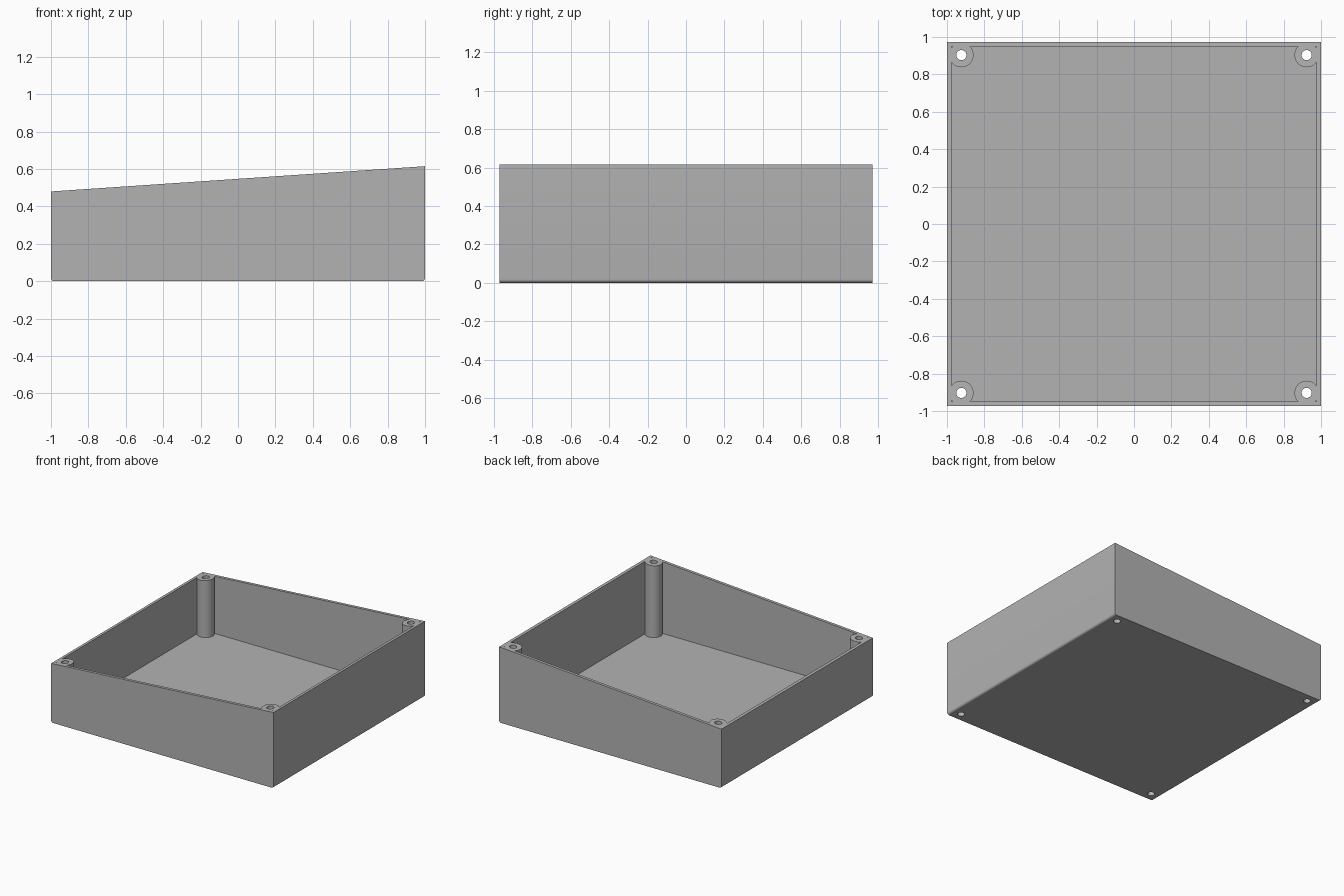
import bpy
import math

if "Cube" in bpy.data.objects:
    bpy.data.objects.remove(bpy.data.objects["Cube"], do_unlink=True)

HALF_X, HALF_Y = 1.0, 0.972
LOW, HIGH = 0.48, 0.615
WALL, FLOOR, FILLET = 0.024, 0.024, 0.018
POST_X, POST_Y, POST_R, HOLE_R = 0.923, 0.903, 0.065, 0.027

grey = bpy.data.materials.new("plain grey")
grey.use_nodes = True
colour = (0.45, 0.45, 0.45, 1)
grey.diffuse_color = colour
grey.node_tree.nodes["Principled BSDF"].inputs["Base Color"].default_value = colour


def extrude_y(name, profile, half):
    """Solid made from an x-z outline swept along y."""
    n = len(profile)
    verts = [(x, y, z) for y in (-half, half) for x, z in profile]
    faces = [list(range(n)), list(range(2 * n - 1, n - 1, -1))]
    faces += [[i, i + n, (i + 1) % n + n, (i + 1) % n] for i in range(n)]
    mesh = bpy.data.meshes.new(name)
    mesh.from_pydata(verts, [], faces)
    mesh.materials.append(grey)
    obj = bpy.data.objects.new(name, mesh)
    bpy.context.collection.objects.link(obj)
    return obj


def corner_cylinders(name, radius):
    """One upright cylinder at each corner, joined in a single object."""
    parts = []
    for sx in (-1, 1):
        for sy in (-1, 1):
            bpy.ops.mesh.primitive_cylinder_add(
                vertices=48, radius=radius, depth=3,
                location=(sx * POST_X, sy * POST_Y, 0))
            parts.append(bpy.context.object)
            parts[-1].data.materials.append(grey)
    for part in parts:
        part.select_set(True)
    bpy.ops.object.join()
    bpy.context.object.name = name
    return bpy.context.object


def subtract(target, cutter):
    """Cut one object out of another and discard the cutter."""
    mod = target.modifiers.new("cut", "BOOLEAN")
    mod.operation, mod.solver, mod.object = "DIFFERENCE", "EXACT", cutter
    bpy.ops.object.select_all(action="DESELECT")
    bpy.context.view_layer.objects.active = target
    target.select_set(True)
    bpy.ops.object.modifier_apply(modifier=mod.name)
    bpy.data.objects.remove(cutter, do_unlink=True)


# Outer body: sloping top, rounded lower left and right edges
profile = [(HALF_X, HIGH), (-HALF_X, LOW)]
for cx, start in ((-HALF_X + FILLET, 180), (HALF_X - FILLET, 270)):
    for step in range(7):
        a = math.radians(start + 15 * step)
        profile.append((cx + FILLET * math.cos(a), FILLET + FILLET * math.sin(a)))
profile.reverse()
body = extrude_y("enclosure_body", profile, HALF_Y)

# Cavity that leaves the corner screw posts standing
inner = HALF_X - WALL
cavity = extrude_y("cavity_cutter",
                   [(-inner, FLOOR), (inner, FLOOR), (inner, 1), (-inner, 1)],
                   HALF_Y - WALL)
subtract(cavity, corner_cylinders("post_cutter", POST_R))
subtract(body, cavity)

# Screw holes through the posts and floor
subtract(body, corner_cylinders("hole_cutter", HOLE_R))

bpy.ops.object.shade_smooth_by_angle(angle=math.radians(30))
